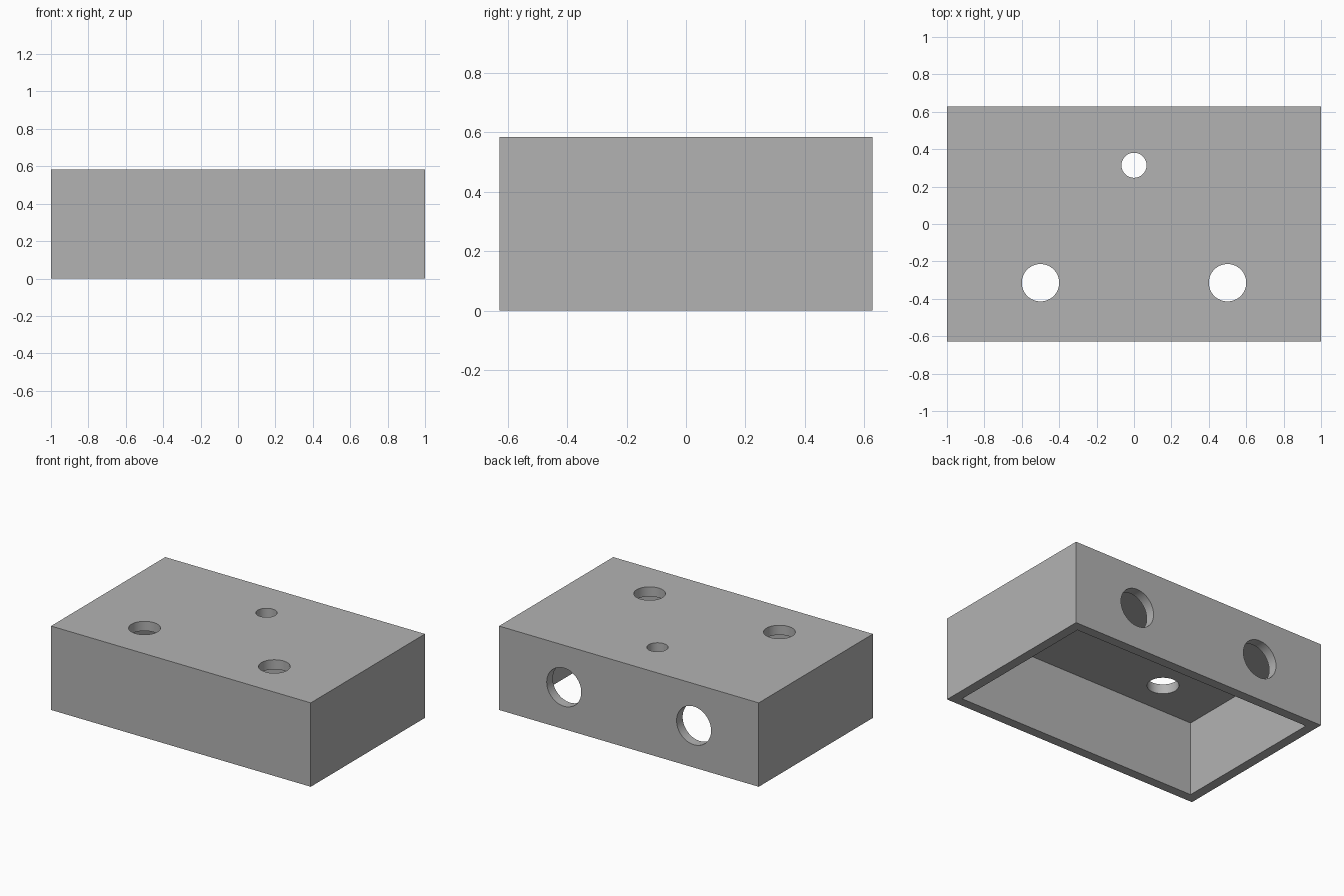
import bpy
from math import pi

cube = bpy.data.objects.get("Cube")
if cube:
    bpy.data.objects.remove(cube, do_unlink=True)

LENGTH, DEPTH, HEIGHT, WALL = 2.0, 1.256, 0.584, 0.067

grey = bpy.data.materials.new("light_grey")
grey.use_nodes = True
grey.diffuse_color = (0.45, 0.45, 0.45, 1)
grey.node_tree.nodes["Principled BSDF"].inputs["Base Color"].default_value = grey.diffuse_color


def box(name, size, z_bottom):
    bpy.ops.mesh.primitive_cube_add(size=1, location=(0, 0, z_bottom + size[2] / 2))
    ob = bpy.context.object
    ob.name = name
    ob.scale = size
    bpy.ops.object.transform_apply(location=True, rotation=True, scale=True)
    ob.data.materials.append(grey)
    return ob


def drill(name, radius, location, rotation=(0, 0, 0)):
    bpy.ops.mesh.primitive_cylinder_add(vertices=64, radius=radius, depth=WALL * 3,
                                        location=location, rotation=rotation)
    ob = bpy.context.object
    ob.name = name
    ob.data.materials.append(grey)
    return ob


def cut(target, cutter):
    cutter.hide_render = True
    mod = target.modifiers.new(cutter.name, "BOOLEAN")
    mod.operation = "DIFFERENCE"
    mod.solver = "EXACT"
    mod.object = cutter
    bpy.context.view_layer.objects.active = target
    bpy.ops.object.modifier_apply(modifier=mod.name)
    bpy.data.objects.remove(cutter, do_unlink=True)


# Enclosure shell, hollow and open underneath
shell = box("enclosure_shell", (LENGTH, DEPTH, HEIGHT), 0)
cut(shell, box("cavity", (LENGTH - 2 * WALL, DEPTH - 2 * WALL, HEIGHT), -WALL))

# Paired holes in the top panel and the back wall
top_z = HEIGHT - WALL / 2
for x in (-0.5, 0.5):
    cut(shell, drill("knob_hole", 0.1, (x, -DEPTH / 4, top_z)))
    cut(shell, drill("socket_hole", 0.133, (x, DEPTH / 2 - WALL / 2, HEIGHT / 2), (pi / 2, 0, 0)))

# Small single hole in the top panel
cut(shell, drill("indicator_hole", 0.067, (0, DEPTH / 4, top_z)))

# Round bores smooth, box edges sharp
bpy.ops.object.select_all(action="DESELECT")
shell.select_set(True)
bpy.context.view_layer.objects.active = shell
bpy.ops.object.shade_smooth_by_angle(angle=pi / 6)
